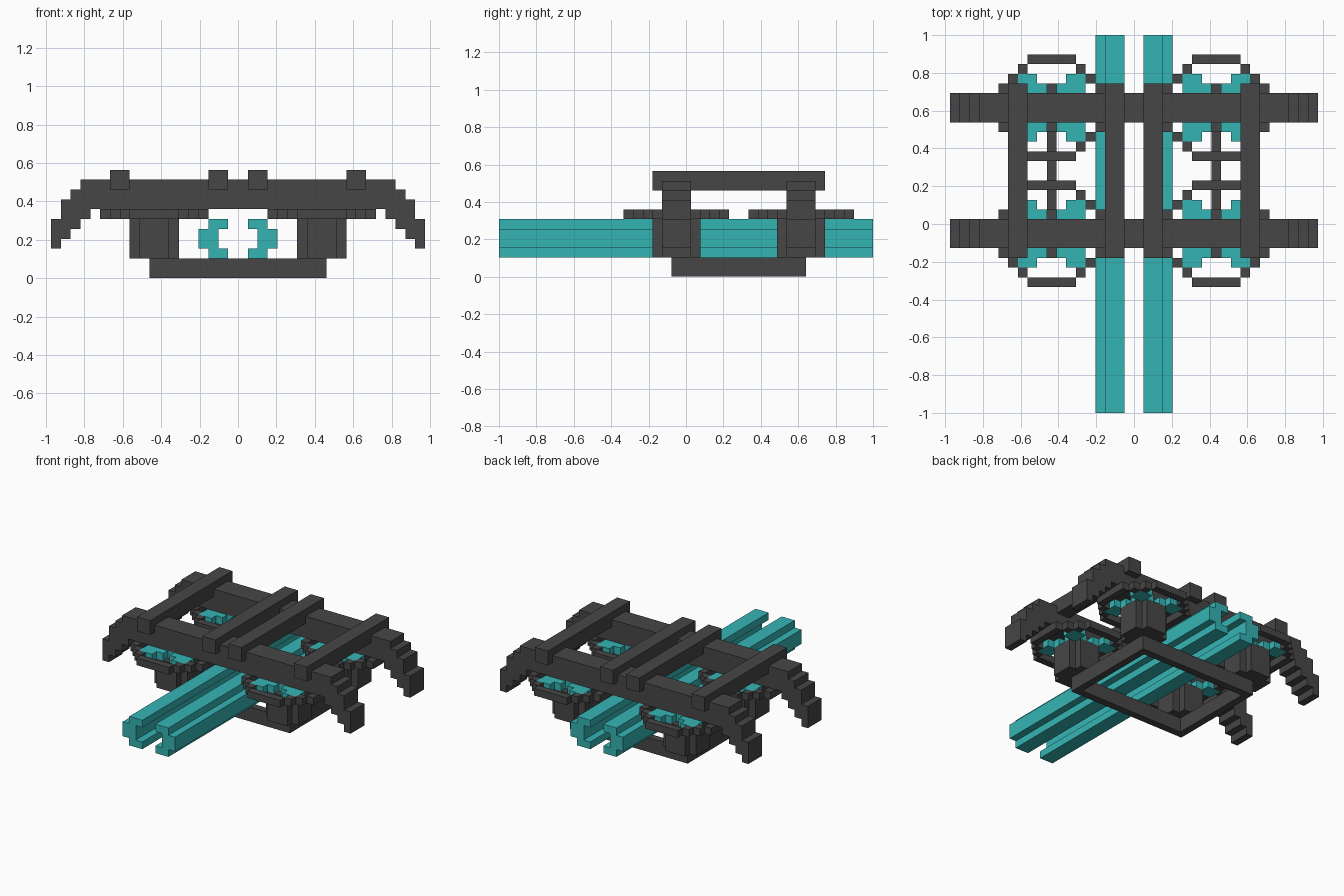
import bpy, bmesh, math
from mathutils import Vector

if "Cube" in bpy.data.objects:
    bpy.data.objects.remove(bpy.data.objects["Cube"], do_unlink=True)

U = 2 / 39  # one block; all sizes below are in blocks


def material(name, rgb):
    m = bpy.data.materials.new(name)
    m.use_nodes = True
    m.diffuse_color = (*rgb, 1)
    m.node_tree.nodes["Principled BSDF"].inputs["Base Color"].default_value = (*rgb, 1)
    return m


DARK = material("charcoal", (0.061, 0.061, 0.061))
TEAL = material("teal", (0.036, 0.456, 0.456))


def finish(name, bm, mat):
    bmesh.ops.scale(bm, vec=(U, U, U), verts=bm.verts)
    bmesh.ops.recalc_face_normals(bm, faces=bm.faces)
    mesh = bpy.data.meshes.new(name)
    bm.to_mesh(mesh)
    bm.free()
    mesh.materials.append(mat)
    ob = bpy.data.objects.new(name, mesh)
    bpy.context.collection.objects.link(ob)
    return ob


def add_box(bm, x, y, z):
    verts = bmesh.ops.create_cube(bm, size=1)["verts"]
    for v in verts:
        v.co = Vector([(r[0] + r[1]) / 2 + c * (r[1] - r[0]) for r, c in zip((x, y, z), v.co)])


def bar(name, x, y, z, mat):
    bm = bmesh.new()
    add_box(bm, x, y, z)
    return finish(name, bm, mat)


def extrude_profile(name, points, y0, y1, mat):
    """Extrude an x-z outline along y."""
    bm = bmesh.new()
    face = bm.faces.new([bm.verts.new((x, y0, z)) for x, z in points])
    new = bmesh.ops.extrude_face_region(bm, geom=[face])["geom"]
    # keep the starting face as the near cap
    moved = [g for g in new if isinstance(g, bmesh.types.BMVert)]
    bmesh.ops.translate(bm, vec=(0, y1 - y0, 0), verts=moved)
    if not any(all(abs(v.co.y - y0) < 1e-6 for v in f.verts) for f in bm.faces):
        bm.faces.new([v for v in bm.verts if v not in moved])
    return finish(name, bm, mat)


def block_disc(name, centre, z0, z1, rule, mat):
    """Stepped disc made of the grid cells that pass a rule, outer faces only."""
    cells = {(i, j) for i in range(-5, 6) for j in range(-5, 6) if rule(i, j)}
    cx, cy = centre
    bm = bmesh.new()

    def quad(pts):
        bm.faces.new([bm.verts.new((cx + x, cy + y, z)) for x, y, z in pts])

    for i, j in sorted(cells):
        corners = [(i - .5, j - .5), (i + .5, j - .5), (i + .5, j + .5), (i - .5, j + .5)]
        quad([(x, y, z1) for x, y in corners])
        quad([(x, y, z0) for x, y in reversed(corners)])
        for k, (di, dj) in enumerate([(0, -1), (1, 0), (0, 1), (-1, 0)]):
            if (i + di, j + dj) not in cells:
                a, b = corners[k], corners[(k + 1) % 4]
                quad([(*a, z0), (*b, z0), (*b, z1), (*a, z1)])
    bmesh.ops.remove_doubles(bm, verts=bm.verts, dist=1e-4)
    bmesh.ops.dissolve_limit(bm, angle_limit=0.02, verts=bm.verts, edges=bm.edges)
    return finish(name, bm, mat)


SIDES = (("left", 1), ("right", -1))
ENDS = (("front", -1), ("back", 12))

# Rectangular base frame
bm = bmesh.new()
for y in (-1.5, 11.5):
    add_box(bm, (-9, 9), (y, y + 1), (0, 2))
for x in (-9, 8):
    add_box(bm, (x, x + 1), (-0.5, 11.5), (0, 2))
finish("base_frame", bm, DARK)

# Cross arms with stepped, drooping tips
half = [(14, 7), (14, 7), (15, 7), (15, 6), (16, 6), (16, 5), (17, 5), (17, 4), (18, 4),
        (18, 3), (19, 3), (19, 6), (18, 6), (18, 8), (17, 8), (17, 9), (16, 9), (16, 10)][2:]
arm = half + [(-x, z) for x, z in reversed(half)]
for end, cy in ENDS:
    extrude_profile(f"{end}_cross_arm", arm, cy - 1.5, cy + 1.5, DARK)

# Bracket-shaped rails and the lengthwise top beams
rail = [(1, 2), (3, 2), (3, 3), (4, 3), (4, 5), (3, 5), (3, 6), (1, 6), (1, 5), (2, 5), (2, 3), (1, 3)]
for side, s in SIDES:
    extrude_profile(f"{side}_rail", [(s * x, z) for x, z in rail], -19.5, 19.5, TEAL)
    for part, x in (("inner", 2), ("outer", 12)):
        bar(f"{side}_{part}_top_beam", (s * x - 1, s * x + 1), (-3.5, 14.5), (9, 11), DARK)

# Four rotors: motor, crossed blades and guard ring
for side, s in SIDES:
    for end, cy in ENDS:
        c = (s * 8.5, cy)
        block_disc(f"{end}_{side}_motor", c, 2, 6, lambda i, j: math.hypot(i, j) < 2.5, DARK)
        block_disc(f"{end}_{side}_blades", c, 6, 7,
                   lambda i, j: max(abs(i), abs(j)) <= 3 and abs(abs(i) - abs(j)) <= 1, TEAL)
        block_disc(f"{end}_{side}_guard_ring", c, 6, 7,
                   lambda i, j: round(math.hypot(i, j)) == 5, DARK)
